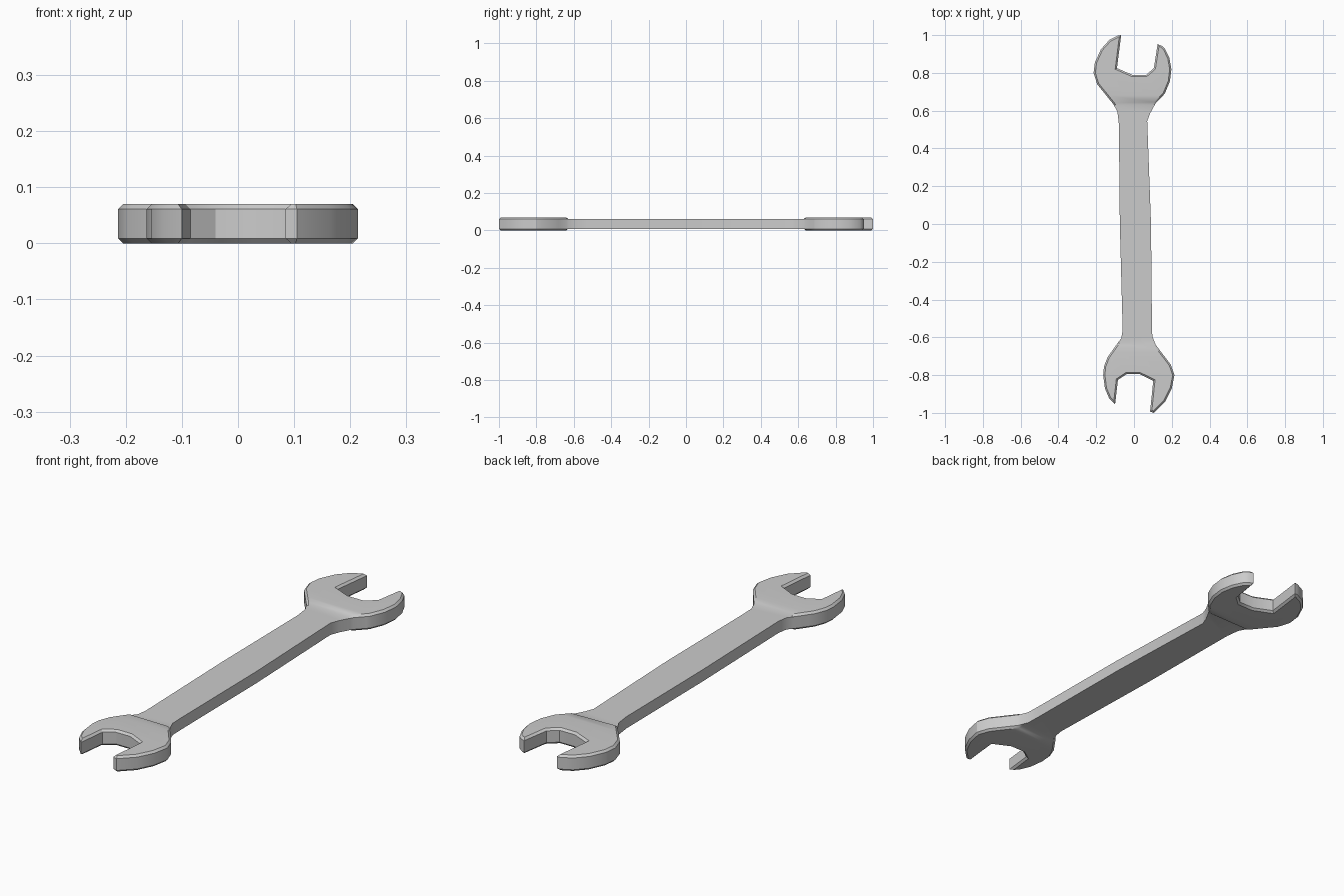
import bpy, bmesh

if "Cube" in bpy.data.objects:
    bpy.data.objects.remove(bpy.data.objects["Cube"])

# Outline seen from above, anticlockwise: upper head, handle left side,
# lower head, handle right side
upper_head = [
    (0.07, 0.545), (0.085, 0.585), (0.115, 0.64), (0.163, 0.69), (0.19, 0.755), (0.198, 0.82),
    (0.187, 0.88), (0.163, 0.93), (0.145, 0.945), (0.125, 0.952),
    (0.105, 0.825), (0.065, 0.79), (-0.01, 0.79), (-0.09, 0.825),
    (-0.068, 1.0), (-0.085, 0.998), (-0.13, 0.975), (-0.175, 0.925), (-0.207, 0.855),
    (-0.214, 0.80), (-0.195, 0.74), (-0.11, 0.635), (-0.088, 0.595), (-0.08, 0.53)]
lower_head = [
    (-0.06, -0.56), (-0.067, -0.605), (-0.09, -0.635), (-0.14, -0.705), (-0.159, -0.755),
    (-0.163, -0.80), (-0.154, -0.87), (-0.132, -0.922), (-0.10, -0.955),
    (-0.085, -0.825), (-0.04, -0.795), (0.03, -0.795), (0.102, -0.83),
    (0.085, -0.993), (0.105, -1.0), (0.165, -0.94), (0.2, -0.87), (0.214, -0.80),
    (0.195, -0.745), (0.115, -0.64), (0.097, -0.595), (0.095, -0.53)]
outline = upper_head + [(-0.075, 0.0)] + lower_head + [(0.09, 0.0)]

LOW, HIGH, THICK = 0.009, 0.061, 0.07

bm = bmesh.new()
bottom = [bm.verts.new((x, y, LOW)) for x, y in outline]
top = [bm.verts.new((x, y, HIGH)) for x, y in outline]
n = len(outline)
caps = [bm.faces.new(top), bm.faces.new(bottom[::-1])]
for i in range(n):
    j = (i + 1) % n
    bm.faces.new((bottom[i], bottom[j], top[j], top[i]))
bm.normal_update()

# Chamfered raised faces
for cap, z in zip(caps, (THICK, 0.0)):
    bmesh.ops.inset_region(bm, faces=[cap], thickness=0.009, use_even_offset=True)
    for v in cap.verts:
        v.co.z = z

# Cut at the steps, then flatten the handle between the heads
for y in (-0.68, -0.63, 0.63, 0.68):
    bmesh.ops.bisect_plane(bm, geom=bm.verts[:] + bm.edges[:] + bm.faces[:],
                           plane_co=(0, y, 0), plane_no=(0, 1, 0))
for v in bm.verts:
    if abs(v.co.y) < 0.635:
        v.co.z = min(max(v.co.z, LOW), HIGH)
bmesh.ops.recalc_face_normals(bm, faces=bm.faces[:])

mesh = bpy.data.meshes.new("open_end_wrench")
bm.to_mesh(mesh)
bm.free()
wrench = bpy.data.objects.new("open_end_wrench", mesh)
bpy.context.collection.objects.link(wrench)
bpy.context.view_layer.objects.active = wrench
wrench.select_set(True)
bpy.ops.object.shade_smooth_by_angle(angle=0.52)
